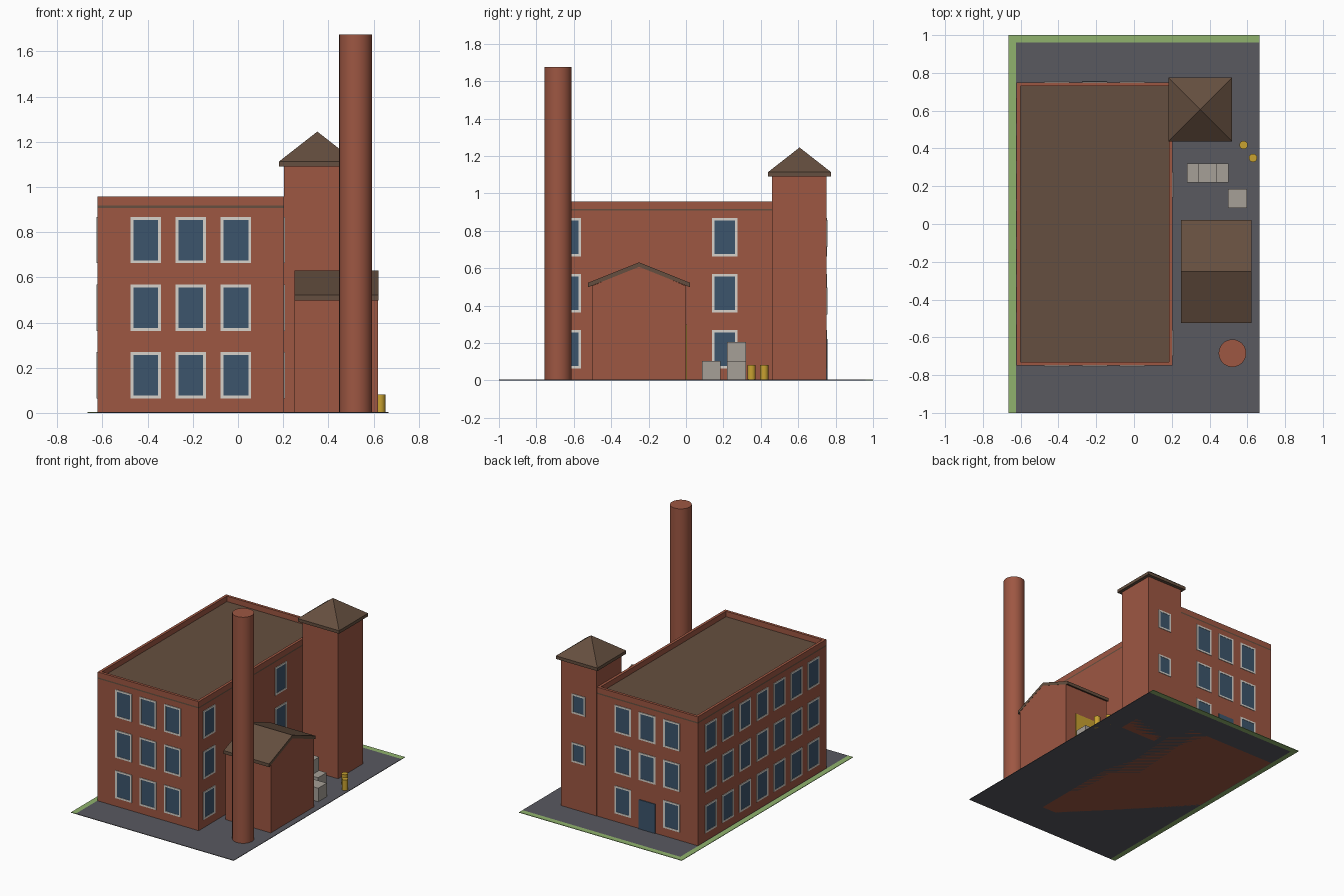
import bpy, bmesh, math
from mathutils import Vector, Matrix

if "Cube" in bpy.data.objects:
    bpy.data.objects.remove(bpy.data.objects["Cube"])


def material(name, rgb):
    m = bpy.data.materials.new(name)
    m.diffuse_color = (*rgb, 1)
    m.use_nodes = True
    m.node_tree.nodes["Principled BSDF"].inputs["Base Color"].default_value = m.diffuse_color
    return m


BRICK = material("brick", (0.34, 0.095, 0.055))
BROWN = material("roof_brown", (0.13, 0.078, 0.05))
ASPHALT = material("asphalt", (0.10, 0.10, 0.117))
GRASS = material("grass", (0.28, 0.45, 0.155))
GLASS = material("glass", (0.045, 0.09, 0.15))
FRAME = material("frame", (0.68, 0.65, 0.60))
CRATE = material("crate", (0.38, 0.35, 0.31))
YELLOW = material("yellow", (0.58, 0.36, 0.03))


def finish(name, bm, mat):
    bmesh.ops.recalc_face_normals(bm, faces=bm.faces[:])
    me = bpy.data.meshes.new(name)
    bm.to_mesh(me)
    bm.free()
    me.materials.append(mat)
    ob = bpy.data.objects.new(name, me)
    bpy.context.collection.objects.link(ob)
    return ob


def boxes(name, mat, *corner_pairs):
    """One object made of boxes, each given by two opposite corners."""
    bm = bmesh.new()
    for a, b in corner_pairs:
        a, b = Vector(a), Vector(b)
        size = [abs(q - p) for p, q in zip(a, b)]
        bmesh.ops.create_cube(bm, size=1, matrix=Matrix.Translation((a + b) / 2)
                              @ Matrix.Diagonal((*size, 1)))
    return finish(name, bm, mat)


def extrude_x(name, mat, profile, x0, x1):
    """Extrude a (y, z) outline along x."""
    bm = bmesh.new()
    face = bm.faces.new([bm.verts.new((x0, y, z)) for y, z in profile])
    new = bmesh.ops.extrude_face_region(bm, geom=[face])["geom"]
    bmesh.ops.translate(bm, vec=(x1 - x0, 0, 0),
                        verts=[v for v in new if isinstance(v, bmesh.types.BMVert)])
    return finish(name, bm, mat)


def cylinder(name, mat, x, y, r, h, sides):
    bpy.ops.mesh.primitive_cylinder_add(vertices=sides, radius=r, depth=h, location=(x, y, h / 2))
    ob = bpy.context.object
    ob.name = name
    ob.data.materials.append(mat)
    bpy.ops.object.shade_smooth_by_angle(angle=math.radians(35))


def windows(name, origin, along, normal, spots, w=0.135, h=0.205, t=0.013):
    """Framed windows on a wall; spots are (offset along wall, centre height)."""
    o, u, n, up = Vector(origin), Vector(along), Vector(normal), Vector((0, 0, 1))

    def bar(a0, a1, z0, z1, d):
        return o + u * a0 + up * z0 - n * 0.003, o + u * a1 + up * z1 + n * d

    frames, panes = [], []
    for a, z in spots:
        l, r, b, top = a - w / 2, a + w / 2, z - h / 2, z + h / 2
        frames += [bar(l, l + t, b, top, .004), bar(r - t, r, b, top, .004),
                   bar(l + t, r - t, b, b + t, .004), bar(l + t, r - t, top - t, top, .004)]
        panes.append(bar(l + t, r - t, b + t, top - t, .002))
    boxes(name + "_frames", FRAME, *frames)
    boxes(name + "_panes", GLASS, *panes)


# Ground
boxes("asphalt_yard", ASPHALT, ((-.625, -1, 0), (.665, .96, .004)))
boxes("grass_edge", GRASS, ((-.665, -1, 0), (-.625, 1, .004)), ((-.625, .96, 0), (.665, 1, .004)))

# Main hall: walls, roof slab, parapet
X0, X1, Y = -.622, .204, .75
boxes("hall_walls", BRICK, ((X0, -Y, 0), (X1, Y, .907)))
boxes("hall_roof", BROWN, ((X0, -Y, .907), (X1, Y, .917)))
P = .02
boxes("hall_parapet", BRICK,
      ((X0, -Y, .917), (X1, -Y + P, .957)), ((X0, Y - P, .917), (X1, Y, .957)),
      ((X0, -Y + P, .917), (X0 + P, Y - P, .957)), ((X1 - P, -Y + P, .917), (X1, Y - P, .957)))

# Hall windows and back door
rows = [.167, .466, .765]
XC = (X0 + X1) / 2
cols = [XC - .2, XC, XC + .2]
windows("front", (0, -Y, 0), (1, 0, 0), (0, -1, 0), [(x, z) for x in cols for z in rows])
windows("back", (0, Y, 0), (1, 0, 0), (0, 1, 0),
        [(x, z) for x in cols for z in rows if not (x == XC and z == rows[0])])
windows("left", (X0, 0, 0), (0, 1, 0), (-1, 0, 0),
        [(.2 * i, z) for i in range(-3, 4) for z in rows])
windows("right", (X1, 0, 0), (0, 1, 0), (1, 0, 0), [(y, z) for y in (-.63, .207) for z in rows])
boxes("back_door", GLASS, ((XC - .067, Y - .003, .004), (XC + .067, Y + .006, .22)))

# Stair tower with pyramid roof
TX, TY = .351, .607
boxes("tower_walls", BRICK, ((X1, .46, 0), (.497, Y + .002, 1.09)))
boxes("tower_eaves", BROWN, ((TX - .169, TY - .169, 1.09), (TX + .169, TY + .169, 1.113)))
bm = bmesh.new()
bmesh.ops.create_cone(bm, cap_ends=True, segments=4, radius1=.169 * math.sqrt(2), radius2=0, depth=.132,
                      matrix=Matrix.Translation((TX, TY, 1.179)) @ Matrix.Rotation(math.pi / 4, 4, 'Z'))
finish("tower_roof", bm, BROWN)
windows("tower", (0, Y + .002, 0), (1, 0, 0), (0, 1, 0), [(TX, .425), (TX, .785)], .11, .145)

# Gabled shed with loading door
extrude_x("shed_walls", BRICK, [(-.502, 0), (0, 0), (0, .505), (-.251, .61), (-.502, .505)], .25, .62)
extrude_x("shed_roof", BROWN, [(-.523, .498), (-.251, .607), (.021, .498), (.021, .522),
                               (-.251, .631), (-.523, .522)], .249, .621)
boxes("shed_door", YELLOW, ((.335, -.003, .004), (.535, .006, .30)))

# Chimney
cylinder("chimney", BRICK, .521, -.684, .073, 1.675, 32)

# Crates and barrels in the yard
for i, (x, y, z) in enumerate([(.33, .27, .004), (.45, .27, .004), (.39, .27, .104), (.547, .135, .004)]):
    boxes(f"crate_{i + 1}", CRATE, ((x - .05, y - .05, z), (x + .05, y + .05, z + .1)))
for i, (x, y) in enumerate([(.58, .418), (.63, .35)]):
    cylinder(f"barrel_{i + 1}", YELLOW, x, y, .022, .082, 16)
